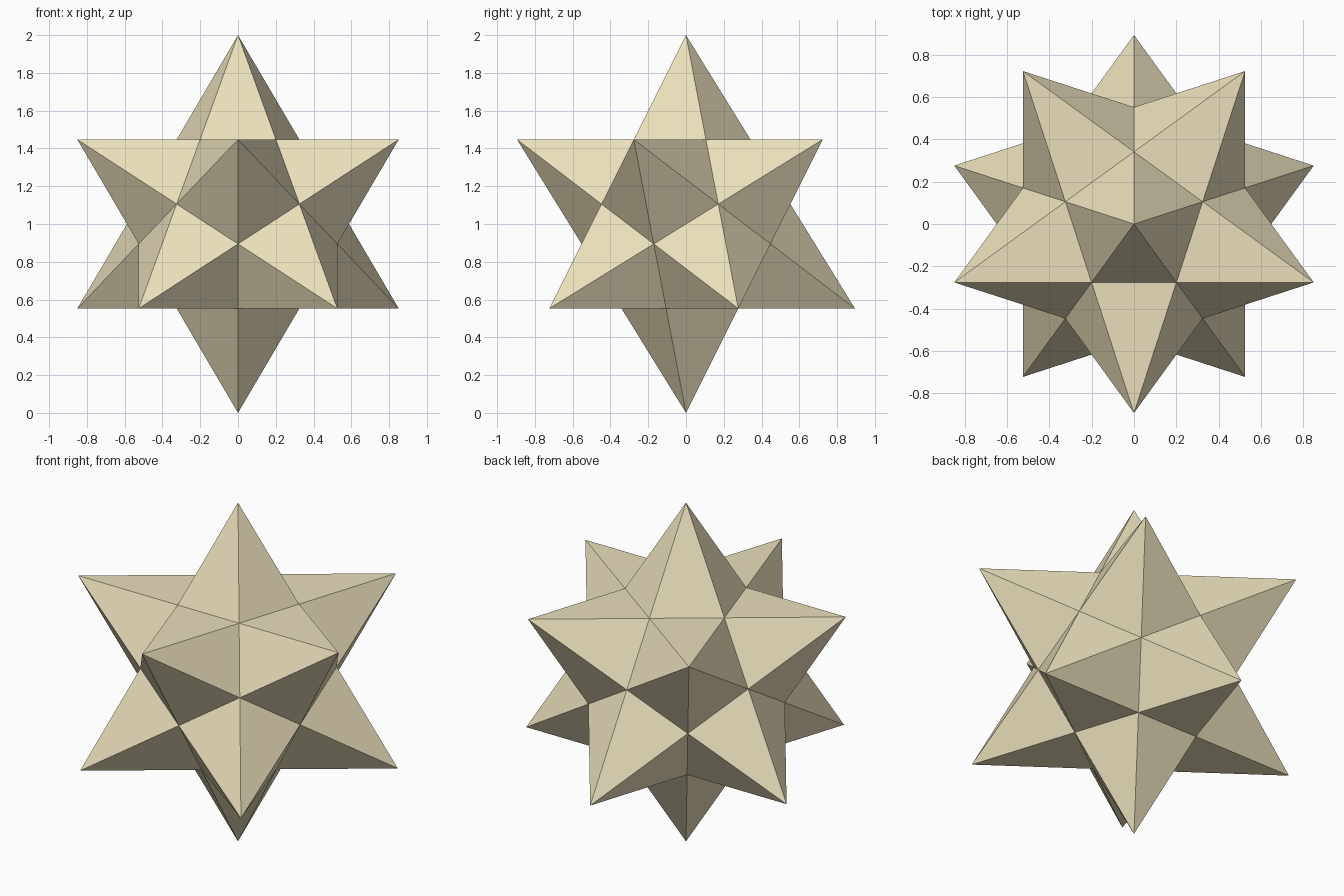
import bpy, bmesh
from math import sin, cos, radians, sqrt
from mathutils import Vector

if "Cube" in bpy.data.objects:
    bpy.data.objects.remove(bpy.data.objects["Cube"])

CENTRE = Vector((0, 0, 1))
PHI = (1 + sqrt(5)) / 2
H = 1 / sqrt(5)      # height of the tip rings above/below the centre
R = 2 / sqrt(5)      # radius of the tip rings

# Twelve spike tips: two poles and two opposed rings of five
tips = [Vector((0, 0, 1)), Vector((0, 0, -1))]
for k in range(5):
    a = radians(-90 + 72 * k)
    tip = Vector((R * cos(a), R * sin(a), H))
    tips += [tip, -tip]

# Helper icosahedron through the tips
ico = bmesh.new()
for t in tips:
    ico.verts.new(t)
bmesh.ops.convex_hull(ico, input=ico.verts[:])
ico.faces.ensure_lookup_table()
ico.faces.index_update()
ico.verts.index_update()

# Valley points: corners of the inner dodecahedron, one under each face
valley_radius = sqrt((R / PHI**2) ** 2 + H**2)
star = bmesh.new()
peaks = [star.verts.new(v.co + CENTRE) for v in ico.verts]
valleys = [star.verts.new(f.calc_center_median().normalized() * valley_radius + CENTRE)
           for f in ico.faces]

# Five flat triangles around every tip form a spike
for v in ico.verts:
    for e in v.link_edges:
        f1, f2 = e.link_faces
        star.faces.new((peaks[v.index], valleys[f1.index], valleys[f2.index]))
bmesh.ops.recalc_face_normals(star, faces=star.faces[:])

mesh = bpy.data.meshes.new("spiked_star")
star.to_mesh(mesh)
star.free()
ico.free()
obj = bpy.data.objects.new("spiked_star", mesh)
bpy.context.collection.objects.link(obj)

# Pale cream colour
mat = bpy.data.materials.new("cream")
mat.diffuse_color = (0.82, 0.74, 0.50, 1)
mat.use_nodes = True
mat.node_tree.nodes["Principled BSDF"].inputs["Base Color"].default_value = mat.diffuse_color
mesh.materials.append(mat)
